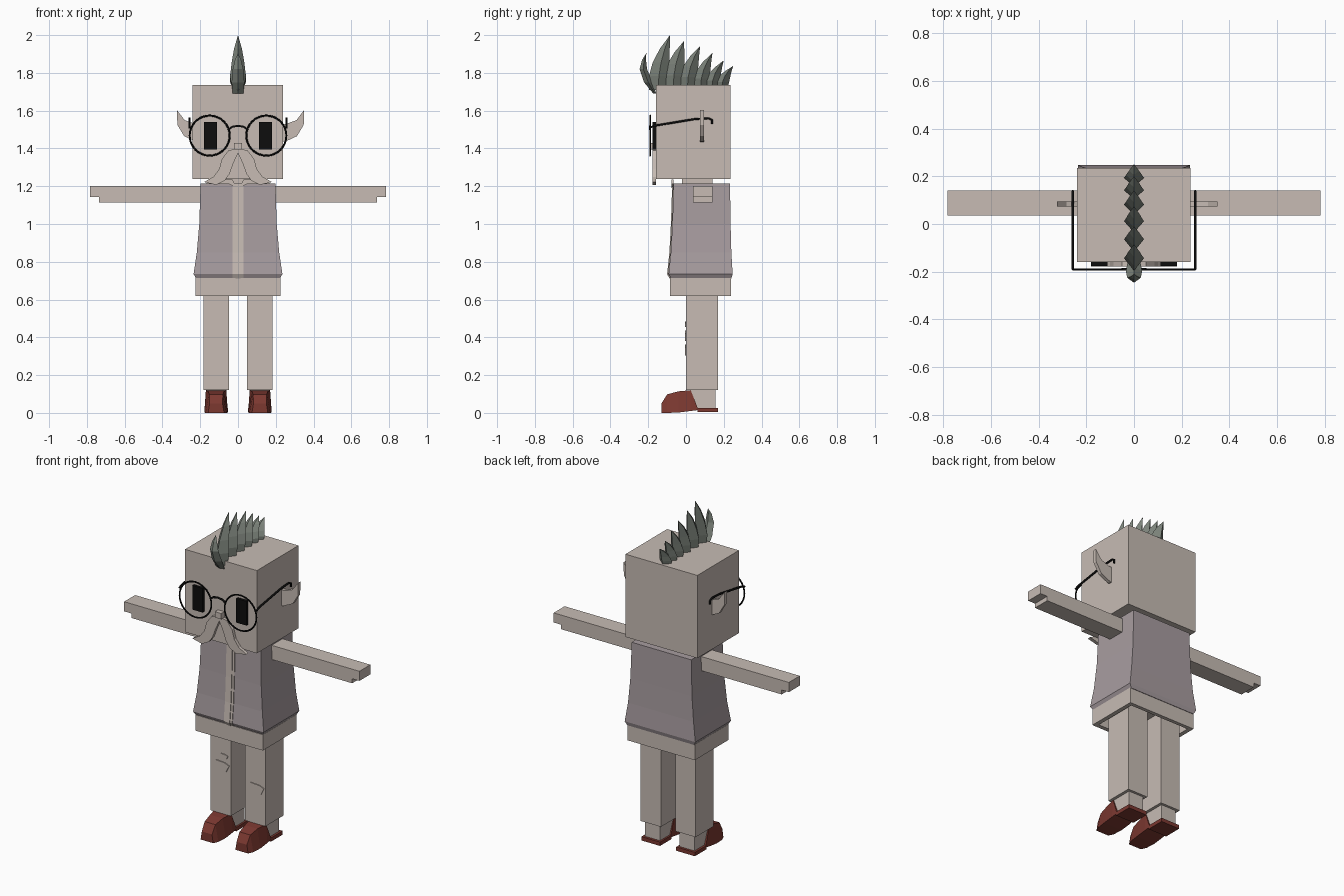
import bpy, bmesh, math
from mathutils import Vector

cube = bpy.data.objects.get("Cube")
if cube:
    bpy.data.objects.remove(cube, do_unlink=True)


def material(name, r, g, b):
    m = bpy.data.materials.new(name)
    m.use_nodes = True
    m.diffuse_color = (r, g, b, 1)
    bsdf = next(n for n in m.node_tree.nodes if n.type == 'BSDF_PRINCIPLED')
    bsdf.inputs["Base Color"].default_value = (r, g, b, 1)
    bsdf.inputs["Roughness"].default_value = 0.9
    return m


BEIGE = material("warm beige", 0.57, 0.50, 0.455)
MAUVE = material("dusty mauve", 0.39, 0.335, 0.35)
BROWN = material("red brown", 0.20, 0.04, 0.03)
GREEN = material("grey green", 0.20, 0.225, 0.195)
BLACK = material("black", 0.004, 0.004, 0.004)


def loft(name, rings, mat, side=1):
    """Skin equal-length point rings and cap both ends; side=-1 mirrors in x."""
    bm = bmesh.new()
    loops = [[bm.verts.new((side * p[0], p[1], p[2])) for p in ring] for ring in rings]
    n = len(loops[0])
    for a, b in zip(loops, loops[1:]):
        for i in range(n):
            j = (i + 1) % n
            bm.faces.new((a[i], a[j], b[j], b[i]))
    bm.faces.new(loops[0])
    bm.faces.new(loops[-1])
    bmesh.ops.remove_doubles(bm, verts=bm.verts[:], dist=1e-5)
    bmesh.ops.recalc_face_normals(bm, faces=bm.faces[:])
    me = bpy.data.meshes.new(name)
    bm.to_mesh(me)
    bm.free()
    me.materials.append(mat)
    ob = bpy.data.objects.new(name, me)
    bpy.context.collection.objects.link(ob)
    return ob


def rect(z, x0, x1, y0, y1):
    return [(x0, y0, z), (x1, y0, z), (x1, y1, z), (x0, y1, z)]


def box(name, x, y, z, mat, side=1):
    return loft(name, [rect(h, *x, *y) for h in z], mat, side)


def plate(name, outline, y0, y1, mat, side=1, dx=0):
    """Flat x-z outline given thickness along y."""
    return loft(name, [[(x + dx, y, z) for x, z in outline] for y in (y0, y1)], mat, side)


def tube(name, points, radius, mat):
    cu = bpy.data.curves.new(name, 'CURVE')
    cu.dimensions = '3D'
    cu.bevel_depth = radius
    cu.bevel_resolution = 1
    cu.use_fill_caps = True
    sp = cu.splines.new('POLY')
    sp.points.add(len(points) - 1)
    for p, co in zip(sp.points, points):
        p.co = (*co, 1)
    cu.materials.append(mat)
    ob = bpy.data.objects.new(name, cu)
    bpy.context.collection.objects.link(ob)
    return ob


def spike(name, sections):
    """Diamond-section spike; sections are (y, z, half depth, half width)."""
    loft(name, [[(0, y - d, z), (w, y, z), (0, y + d, z), (-w, y, z)]
                for y, z, d, w in sections], GREEN)


# Head, neck and collar
box("head", (-0.24, 0.238), (-0.16, 0.235), (1.237, 1.735), BEIGE)
box("neck", (-0.1, 0.1), (-0.02, 0.14), (1.18, 1.25), BEIGE)

# Vest flaring towards a bevelled hem, with a shirt strip down the front
vest_rings = [(0.712, 0.222, -0.08, 0.24), (0.735, 0.235, -0.092, 0.247),
              (0.85, 0.218, -0.08, 0.24), (1.0, 0.205, -0.072, 0.236),
              (1.215, 0.198, -0.065, 0.233)]
loft("vest", [rect(z, -w, w, f, b) for z, w, f, b in vest_rings], MAUVE)
loft("shirt_strip", [rect(z, -0.028, 0.028, f - 0.004, f + 0.004)
                     for z, w, f, b in vest_rings], BEIGE)
loft("shirt_placket", [rect(z, -0.014, 0.014, f - 0.008, f + 0.004)
                       for z, w, f, b in vest_rings], BEIGE)

# Hollow shirt hem below the vest
loft("shirt_hem", [rect(0.69, -0.2, 0.2, -0.06, 0.215),
                   rect(0.62, -0.2, 0.2, -0.06, 0.215),
                   rect(0.62, -0.225, 0.225, -0.085, 0.237),
                   rect(0.715, -0.225, 0.225, -0.085, 0.237)], BEIGE)

EAR = [(0.23, 1.435), (0.25, 1.436), (0.312, 1.465), (0.348, 1.525),
       (0.35, 1.603), (0.31, 1.55), (0.255, 1.53), (0.23, 1.53)]
MOUSTACHE = [(0, 1.4), (0.05, 1.39), (0.085, 1.345), (0.1, 1.29), (0.13, 1.25),
             (0.18, 1.222), (0.115, 1.207), (0.07, 1.23), (0.045, 1.265),
             (0.025, 1.32), (0, 1.375)]

for side, label in ((1, "left"), (-1, "right")):
    # Arms ending in a stepped hand
    box(label + "_arm", (0.19, 0.735), (0.036, 0.14), (1.115, 1.2), BEIGE, side)
    box(label + "_hand", (0.735, 0.783), (0.036, 0.14), (1.142, 1.2), BEIGE, side)

    # Legs, ankles and shoes
    box(label + "_leg", (0.048, 0.183), (0.0, 0.17), (0.12, 0.7), BEIGE, side)
    loft(label + "_ankle", [rect(0.02, 0.065, 0.165, 0.06, 0.155),
                            rect(0.035, 0.065, 0.165, 0.055, 0.155),
                            rect(0.122, 0.065, 0.165, 0.02, 0.155)], BEIGE, side)
    shoe = [(-0.13, 0, 0.05, 0.042, 0.034), (-0.1, 0, 0.098, 0.056, 0.036),
            (-0.04, 0.002, 0.114, 0.062, 0.042), (0.025, 0.01, 0.12, 0.062, 0.054),
            (0.062, 0.015, 0.026, 0.06, 0.06)]
    c = 0.116
    loft(label + "_shoe", [[(c - w, y, lo), (c + w, y, lo), (c + t, y, hi), (c - t, y, hi)]
                           for y, lo, hi, w, t in shoe], BROWN, side)
    box(label + "_heel", (0.054, 0.178), (0.06, 0.17), (0.004, 0.027), BROWN, side)

    # Ears, moustache half and eyes
    plate(label + "_ear", EAR, 0.073, 0.094, BEIGE, side, 0 if side > 0 else -0.027)
    plate(label + "_moustache", MOUSTACHE, -0.178, -0.158, BEIGE, side)
    box(label + "_eye", (0.112, 0.18), (-0.177, -0.155), (1.395, 1.54), BLACK, side)

    # Small collar flap
    plate(label + "_collar", [(0.005, 1.19), (0.03, 1.236), (0.15, 1.236), (0.17, 1.213),
                              (0.05, 1.213)], -0.076, -0.066, BEIGE, side)

    # Round spectacle rim and hooked temple arm
    bpy.ops.mesh.primitive_torus_add(location=(side * 0.15, -0.19, 1.468),
                                     rotation=(math.pi / 2, 0, 0),
                                     major_radius=0.106, minor_radius=0.005,
                                     major_segments=32, minor_segments=6)
    rim = bpy.context.object
    rim.name = label + "_spectacle_rim"
    rim.data.materials.append(BLACK)
    x = side * 0.257
    tube(label + "_spectacle_arm", [(x, -0.19, 1.51), (x, -0.17, 1.52), (x, 0.05, 1.556),
                                    (x, 0.12, 1.56), (x, 0.138, 1.55), (x, 0.138, 1.53)],
         0.006, BLACK)

tube("spectacle_bridge", [(-0.05, -0.19, 1.5), (-0.03, -0.19, 1.515), (0, -0.19, 1.52),
                          (0.03, -0.19, 1.515), (0.05, -0.19, 1.5)], 0.006, BLACK)

# Nose
box("nose", (-0.021, 0.021), (-0.19, -0.155), (1.395, 1.43), BEIGE)

# Torn knee patches on the trousers
PATCH = [(-0.06, 0), (-0.045, -0.03), (0.04, -0.03), (0.06, 0.01), (0.03, 0.022),
         (-0.03, 0.026)]
for name, x, z, s in (("right_knee_patch", -0.116, 0.41, 1), ("left_knee_patch", 0.115, 0.335, 1),
                      ("right_thigh_patch", -0.095, 0.47, 0.5)):
    plate(name, [(x + s * u, z + s * v) for u, v in PATCH], -0.005, 0.003, BEIGE)

# Mohawk: a forelock curling up in front, then a row of swept-back spikes
spike("forelock", [(-0.165, 1.69, 0.008, 0.028), (-0.2, 1.75, 0.022, 0.034),
                   (-0.226, 1.82, 0.02, 0.028), (-0.222, 1.87, 0.01, 0.016),
                   (-0.21, 1.905, 0, 0)])
SPIKES = [(-0.2, -0.095, -0.085, 2.0), (-0.12, -0.015, -0.01, 1.97),
          (-0.04, 0.055, 0.075, 1.942), (0.035, 0.12, 0.14, 1.905),
          (0.1, 0.175, 0.2, 1.866), (0.155, 0.225, 0.25, 1.837)]
for i, (y0, y1, tip_y, tip_z) in enumerate(SPIKES, 1):
    mid, half = (y0 + y1) / 2, (y1 - y0) / 2
    root = 1.71 if i == 1 else 1.725
    spike(f"mohawk_spike_{i}",
          [(mid + (tip_y - mid) * t * t, root + (tip_z - root) * t, half * d, 0.042 * w)
           for t, d, w in ((0, 0.9, 0.8), (0.25, 1, 1), (0.5, 0.85, 0.8),
                           (0.75, 0.5, 0.5), (1, 0, 0))])
